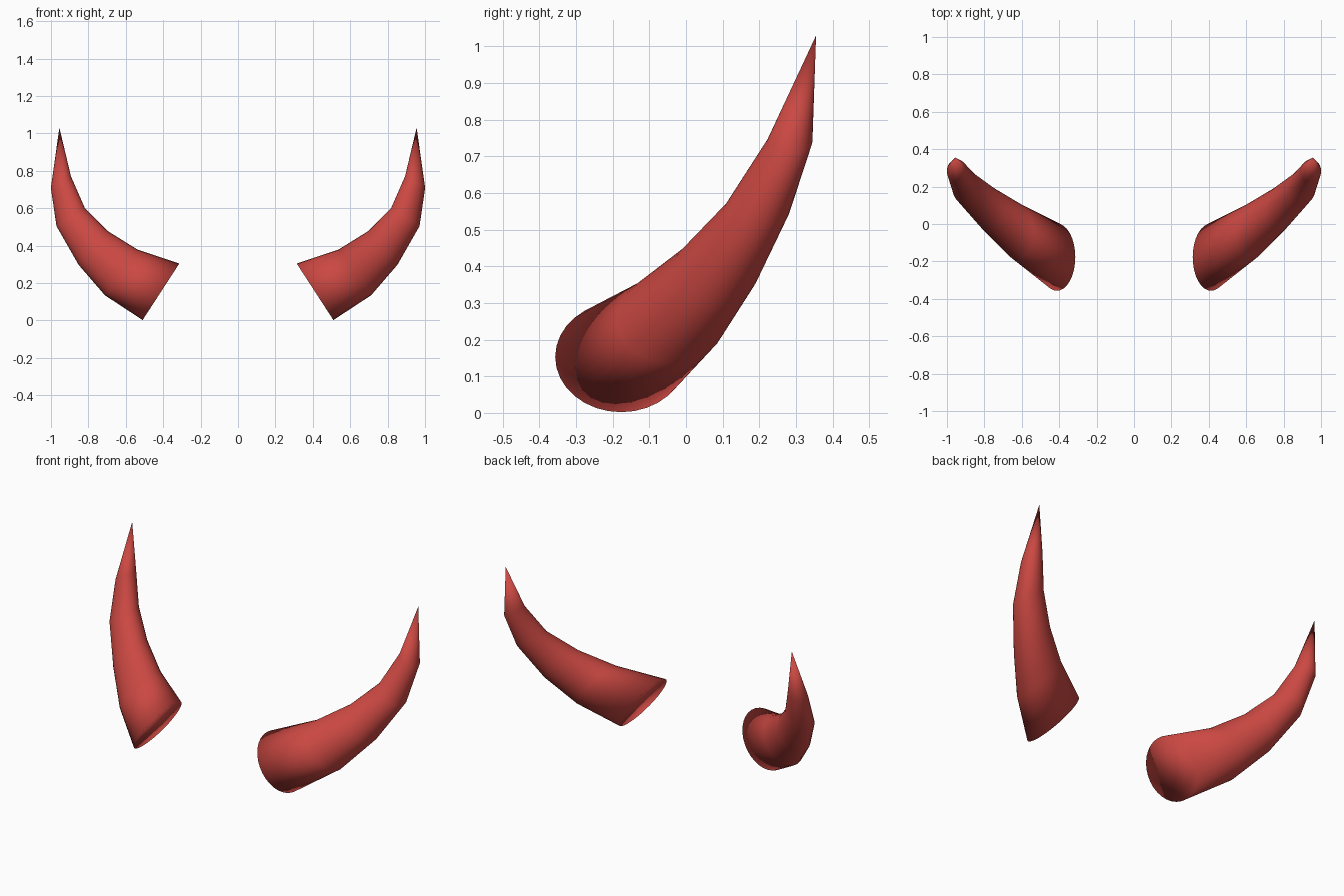
import bpy, bmesh, math
from mathutils import Vector

if "Cube" in bpy.data.objects:
    bpy.data.objects.remove(bpy.data.objects["Cube"])

SIDES = 32

red = bpy.data.materials.new("horn_red")
red.diffuse_color = (0.60, 0.065, 0.055, 1)
red.use_nodes = True
red.node_tree.nodes["Principled BSDF"].inputs["Base Color"].default_value = red.diffuse_color

# Horn sections: centre, radius, and how far the section's axis tilts up from +x
sections = [
    ((0.412, -0.177, 0.153), 0.180, 33),
    ((0.625, -0.040, 0.257), 0.150, 35.5),
    ((0.775, 0.080, 0.388), 0.119, 40.5),
    ((0.895, 0.193, 0.553), 0.090, 57),
    ((0.947, 0.283, 0.740), 0.062, 60),
]
tip_point = (0.955, 0.355, 1.03)


def ring(bm, centre, radius, tilt):
    """Circle of vertices whose axis lies in the xz plane."""
    a = math.radians(tilt)
    u, v = Vector((0, 1, 0)), Vector((-math.sin(a), 0, math.cos(a)))
    steps = [2 * math.pi * i / SIDES for i in range(SIDES)]
    return [bm.verts.new(Vector(centre) + radius * (u * math.cos(t) + v * math.sin(t)))
            for t in steps]


# Right horn: lofted sections, pointed tip, closed base
bm = bmesh.new()
rings = [ring(bm, *s) for s in sections]
tip = bm.verts.new(tip_point)
for i in range(SIDES):
    j = (i + 1) % SIDES
    for a, b in zip(rings, rings[1:]):
        bm.faces.new((a[i], a[j], b[j], b[i]))
    bm.faces.new((rings[-1][i], rings[-1][j], tip))
bm.faces.new(rings[0][::-1])
bmesh.ops.recalc_face_normals(bm, faces=bm.faces[:])
for f in bm.faces:
    f.smooth = True

mesh = bpy.data.meshes.new("horns")
bm.to_mesh(mesh)
bm.free()
mesh.materials.append(red)
horns = bpy.data.objects.new("horns", mesh)
bpy.context.collection.objects.link(horns)

# Left horn by mirroring across x = 0
mirror = horns.modifiers.new("left_horn", 'MIRROR')
mirror.use_mirror_merge = False
